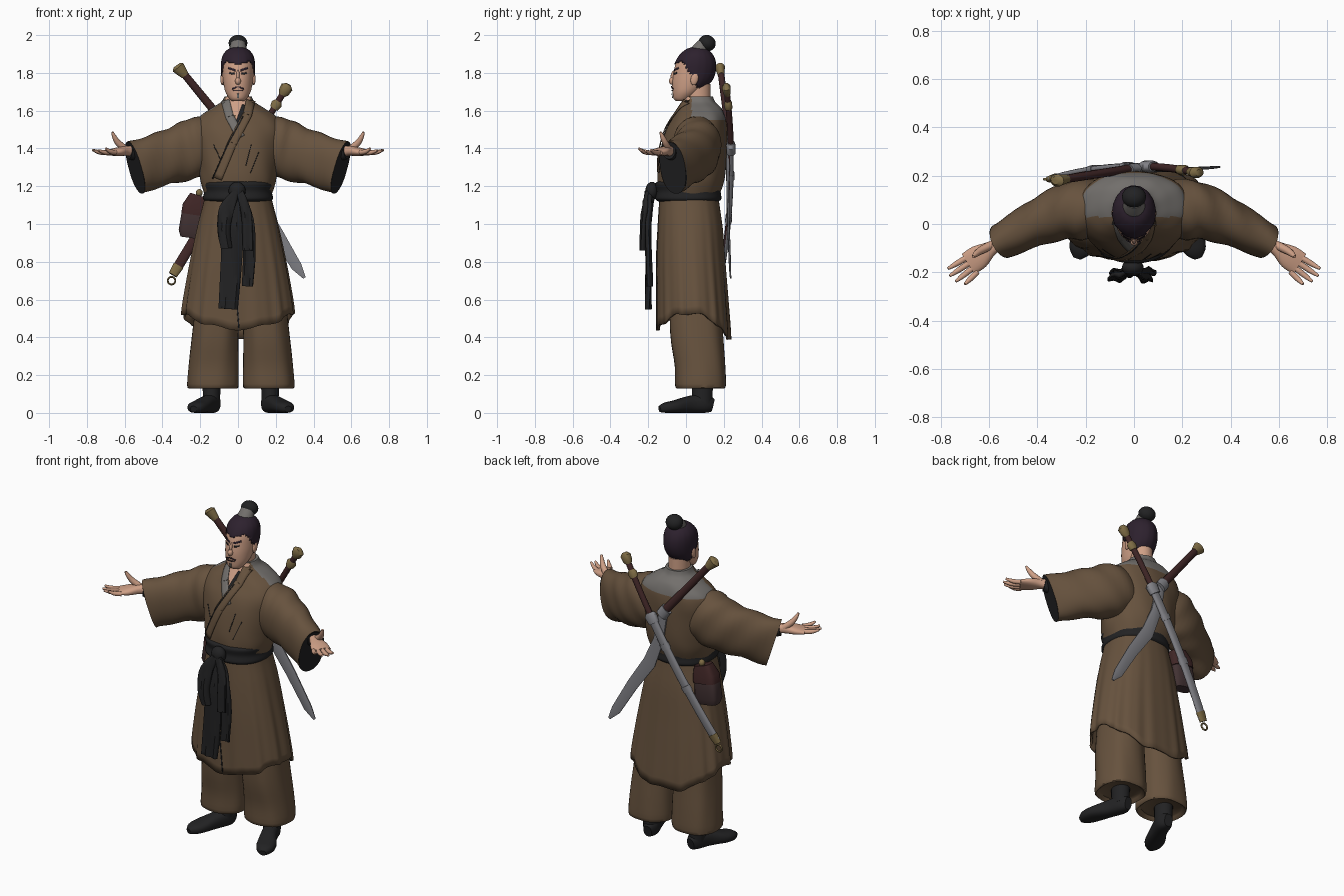
import bpy, bmesh, math
from math import sin, cos, pi, copysign
from mathutils import Vector as V
from mathutils.bvhtree import BVHTree

cube = bpy.data.objects.get("Cube")
if cube:
    bpy.data.objects.remove(cube)


def paint(name, *rgb):
    m = bpy.data.materials.new(name)
    m.use_nodes = True
    m.diffuse_color = (*rgb, 1)
    m.node_tree.nodes["Principled BSDF"].inputs["Base Color"].default_value = (*rgb, 1)
    return m


ROBE = paint("brown cloth", .135, .085, .048)
GREY = paint("grey cloth", .17, .16, .15)
BLACK = paint("black cloth", .016, .016, .017)
SKIN = paint("skin", .62, .35, .24)
HAIR = paint("dark hair", .026, .015, .027)
STEEL = paint("steel", .22, .22, .24)
GRIP = paint("maroon leather", .05, .019, .019)
BRASS = paint("brass", .21, .15, .06)
POUCH = paint("dark leather", .055, .032, .033)


def finish(ob, mats, mirror=False, shift=0, thick=0):
    for m in mats:
        ob.data.materials.append(m)
    bpy.ops.object.select_all(action='DESELECT')
    ob.select_set(True)
    bpy.context.view_layer.objects.active = ob
    bpy.ops.object.shade_smooth_by_angle(angle=math.radians(45))
    if thick:
        ob.modifiers.new("thickness", 'SOLIDIFY').thickness = thick
    if mirror:
        ob.modifiers.new("mirror", 'MIRROR')
    ob.location.x += shift
    return ob


def from_bmesh(name, bm, mats, rule=None, **kw):
    bmesh.ops.recalc_face_normals(bm, faces=bm.faces)
    if rule:
        for f in bm.faces:
            f.material_index = rule(f.calc_center_median())
    me = bpy.data.meshes.new(name)
    bm.to_mesh(me)
    bm.free()
    ob = bpy.data.objects.new(name, me)
    bpy.context.collection.objects.link(ob)
    return finish(ob, mats, **kw)


def level(z, rx, y0, y1, cx=0):
    """Horizontal ring from its half width and its front and back."""
    return V((cx, (y0 + y1) / 2, z)), V((rx, 0, 0)), V((0, (y1 - y0) / 2, 0))


def along(path, up=(0, 0, 1)):
    """Rings square to a path of (point, half width, half height)."""
    pts = [V(p[0]) for p in path]
    rings = []
    for i, (_, a, b) in enumerate(path):
        tan = (pts[min(i + 1, len(pts) - 1)] - pts[max(i - 1, 0)]).normalized()
        side = tan.cross(V(up)).normalized()
        rings.append((pts[i], side * a, side.cross(tan) * b))
    return rings


def refine(rings, n=4):
    """Smooth in-between rings."""
    out = []
    for i in range(len(rings) - 1):
        q = [rings[min(max(i + k, 0), len(rings) - 1)] for k in (-1, 0, 1, 2)]
        for s in range(n):
            t = s / n
            out.append(tuple(b + (c - a) * (t / 2) + (a * 2 - b * 5 + c * 4 - d) * (t * t / 2)
                             + (b * 3 - a - c * 3 + d) * (t ** 3 / 2) for a, b, c, d in zip(*q)))
    return out + [rings[-1]]


def loft(name, rings, mats, segs=32, power=1, shape=None, caps=True, keep=None, **kw):
    bm = bmesh.new()
    rows = []
    for i, (c, a, b) in enumerate(rings):
        row = []
        for k in range(segs):
            t = 2 * pi * (k + .5) / segs
            x, y = (copysign(abs(w) ** power, w) for w in (cos(t), sin(t)))
            p = c + a * x + b * y
            row.append(bm.verts.new(shape(p, c, t, i / (len(rings) - 1)) if shape else p))
        rows.append(row)
    for r, s in zip(rows, rows[1:]):
        for k in range(segs):
            j = (k + 1) % segs
            bm.faces.new((r[k], r[j], s[j], s[k]))
    if caps:
        bm.faces.new(rows[0])
        bm.faces.new(rows[-1])
    if keep:
        drop = [f for f in bm.faces if not keep(f.calc_center_median())]
        bmesh.ops.delete(bm, geom=drop, context='FACES')
    return from_bmesh(name, bm, mats, **kw)


def ball(name, loc, scale, mat, tilt=0, **kw):
    bm = bmesh.new()
    bmesh.ops.create_uvsphere(bm, u_segments=20, v_segments=12, radius=1)
    for v in bm.verts:
        p = V((v.co.x * scale[0], v.co.y * scale[1], v.co.z * scale[2]))
        v.co = V((p.x, p.y * cos(tilt) + p.z * sin(tilt), p.z * cos(tilt) - p.y * sin(tilt))) + V(loc)
    return from_bmesh(name, bm, [mat], **kw)


def drape(name, target, pts, half, mat, lift=.005, **kw):
    """Thin strip laid on the front of a part along (x, z) points."""
    me = target.data
    tree = BVHTree.FromPolygons([v.co for v in me.vertices], [p.vertices for p in me.polygons])
    bm = bmesh.new()
    rows = []
    for p, q in zip(pts, pts[1:]):
        d = (V(q) - V(p)).normalized()
        for s in range(9):
            m = V(p).lerp(V(q), s / 8)
            row = []
            for w in (-1, -.33, .33, 1):
                x, z = m.x - d.y * half * w, m.y + d.x * half * w
                hit = tree.ray_cast(V((x, -1, z)), V((0, 1, 0)))[0]
                row.append(bm.verts.new((x, (hit.y if hit else 0) - lift, z)))
            rows.append(row)
    for r, s in zip(rows, rows[1:]):
        for k in range(3):
            bm.faces.new((r[k], r[k + 1], s[k + 1], s[k]))
    return from_bmesh(name, bm, [mat], thick=.004, **kw)


def wrinkle(amount, waves, twist):
    return lambda p, c, t, u: c + (p - c) * (1 + amount * sin(waves * t + twist * u))


# Shoes, ankles and wide trousers
loft("shoes", refine(along([((.145, .142, .04), .025, .035), ((.15, .10, .05), .045, .05),
     ((.18, .02, .045), .045, .045), ((.22, -.06, .033), .055, .033),
     ((.24, -.11, .027), .045, .027), ((.25, -.14, .02), .018, .016)])),
     [BLACK], 20, .8, mirror=True, shift=.015)
loft("ankles", [level(.05, .045, .03, .14, .155), level(.2, .05, .03, .145, .155)],
     [BLACK], 20, mirror=True, shift=.015)
loft("trousers", refine([level(.15, .105, -.03, .18, .147), level(.135, .135, -.055, .21, .147),
     level(.25, .132, -.06, .207, .143), level(.42, .122, -.085, .195, .135),
     level(.7, .11, -.09, .18, .115)]), [ROBE], 40, .85,
     wrinkle(.012, 7, 4), mirror=True, shift=.015)


# Pleated skirt with an uneven hem
def pleat(p, c, t, u):
    hem = .47 - .055 * cos(2 * (t + pi / 2)) - .03 * sin(t) + .008 * sin(9 * t)
    out = c + (p - c) * (1 + u * (.016 * sin(14 * t) + .01 * sin(23 * t + 1)))
    out.z = 1.17 + (hem - 1.17) * u
    return out


skirt = loft("robe_skirt", refine([level(1.17, .172, -.14, .17), level(1, .21, -.15, .195),
             level(.8, .245, -.155, .21), level(.6, .275, -.155, .225),
             level(.45, .298, -.155, .238)]), [ROBE], 112, .85, pleat, caps=False, thick=.012)
drape("skirt_front_fold", skirt, [(-.07, 1.1), (-.02, .75), (.005, .45)], .003, BLACK, .003)


# Upper robe with grey shoulder cloth and an open neck
def torso_colour(c):
    if c.y < .02 and c.z > 1.53 and abs(c.x) < (c.z - 1.53) * .5:
        return 2
    return 1 if c.z > 1.555 and c.y > .03 else 0


torso = loft("robe_torso", refine([level(1.14, .172, -.14, .17), level(1.22, .198, -.15, .2),
             level(1.3, .208, -.148, .213), level(1.42, .225, -.13, .217),
             level(1.5, .235, -.105, .217), level(1.56, .212, -.07, .21),
             level(1.61, .145, -.04, .19), level(1.645, .09, -.02, .155),
             level(1.675, .072, -.008, .142)], 6), [ROBE, GREY, SKIN], 72, .9,
             wrinkle(.007, 9, 14), rule=torso_colour)
drape("under_lapel", torso, [(-.068, 1.655), (-.045, 1.57), (.015, 1.46)], .022, GREY)
drape("inner_collar", torso, [(.035, 1.63), (.0, 1.535), (-.02, 1.49)], .013, BLACK, .004)
drape("over_lapel", torso, [(.068, 1.655), (.05, 1.58), (-.03, 1.43), (-.11, 1.24)],
      .024, ROBE, .011)
drape("lapel_seam", torso, [(.026, 1.57), (-.056, 1.42), (-.136, 1.24)], .003, BLACK, .012)
for i, (x, z) in enumerate([(.07, 1.42), (.11, 1.38), (-.13, 1.42)]):
    drape(f"chest_crease_{i + 1}", torso, [(x, z), (x * .6, z - .11)], .002, BLACK, .002)

# Sleeves with dark openings, undersleeves
sleeve = refine(along([((.1, .06, 1.45), .1, .125), ((.2, .06, 1.415), .125, .155),
         ((.3, .045, 1.375), .112, .15), ((.42, -.005, 1.34), .092, .14),
         ((.545, -.07, 1.297), .075, .143)]), 5)
loft("sleeves", sleeve, [ROBE], 40, .9, wrinkle(.028, 3, 22), caps=False, mirror=True)
end, a, b = sleeve[-1]
inward = V((-.07, .035, .02))
loft("sleeve_linings", [(end, a, b), (end, a * .9, b * .93), (end + inward, a * .8, b * .85)],
     [BLACK], 40, .9, mirror=True)
loft("undersleeves", along([((.44, -.02, 1.365), .045, .055), ((.575, -.088, 1.385), .036, .042)]),
     [BLACK], 20, mirror=True)

# Open hands, palms up
loft("palms", refine(along([((.54, -.07, 1.385), .027, .03), ((.59, -.1, 1.387), .03, .026),
     ((.64, -.135, 1.382), .05, .022), ((.685, -.165, 1.377), .05, .014)])),
     [SKIN], 20, .85, mirror=True)
tips = [(.77, -.185, 1.392), (.763, -.215, 1.388), (.738, -.238, 1.39), (.7, -.249, 1.4)]
for i, tip in enumerate(tips):
    base = V((.69 - i * .014, -.138 - i * .02, 1.378))
    mid = base.lerp(V(tip), .55) + V((0, 0, -.006))
    loft(f"finger_{i + 1}", refine(along([(base, .013, .013), (mid, .012, .012),
         (V(tip), .006, .006)])), [SKIN], 10, mirror=True)
loft("thumbs", refine(along([((.595, -.09, 1.395), .02, .018), ((.635, -.11, 1.43), .017, .016),
     ((.655, -.125, 1.462), .012, .012), ((.665, -.135, 1.487), .006, .006)], (0, 1, 0))),
     [SKIN], 12, mirror=True)

# Sash, knot and hanging tails
loft("sash", refine([level(1.12, .172, -.148, .175), level(1.135, .186, -.163, .188),
     level(1.172, .18, -.156, .184), level(1.21, .188, -.163, .19),
     level(1.225, .178, -.15, .18)]), [BLACK], 48, .88)
ball("sash_knot", (-.005, -.18, 1.175), (.045, .035, .048), BLACK)
tails = {"long": [((0, -.18, 1.16), .03), ((-.025, -.2, 1.0), .055), ((-.035, -.197, .8), .057),
                  ((-.052, -.2, .55), .052)],
         "short": [((.01, -.185, 1.16), .022), ((.05, -.2, 1.02), .034), ((.06, -.195, .85), .034),
                   ((.05, -.193, .67), .03)],
         "loop": [((-.01, -.2, 1.17), .02), ((-.06, -.215, 1.08), .04), ((-.075, -.225, .97), .035),
                  ((-.06, -.225, .87), .03)],
         "upper": [((.01, -.2, 1.17), .02), ((.045, -.222, 1.05), .028), ((.052, -.23, .86), .028)]}
for key, path in tails.items():
    loft(f"sash_{key}_tail", refine(along([(p, w, .013) for p, w in path], (0, 1, 0))),
         [BLACK], 16, .7, lambda p, c, t, u: p + V((0, .006 * sin(p.x * 130), 0)))

# Neck and head
loft("neck", [level(1.58, .06, .0, .13), level(1.74, .058, -.01, .13)], [SKIN], 24)
skull = refine([level(1.65, .03, -.052, .0), level(1.665, .047, -.066, .03),
                level(1.7, .067, -.071, .075), level(1.75, .078, -.073, .125),
                level(1.8, .082, -.066, .146), level(1.85, .082, -.054, .148),
                level(1.89, .073, -.032, .135), level(1.92, .05, .0, .11), level(1.932, .02, .03, .08)], 5)
head = loft("head", skull, [SKIN], 48)
hair_rings = [(c + V((0, .003, .004)), a * 1.09, b * 1.07) for c, a, b in skull]
loft("hair", hair_rings, [HAIR], 48, shape=wrinkle(.008, 16, 0), thick=.004,
     keep=lambda c: c.z > min(1.862, 1.845 + .3 * abs(c.x))
     - max(0, min(.16, (c.y + .02) * 1.6)))
ball("nose", (0, -.073, 1.757), (.015, .017, .02), SKIN)
ball("nose_bridge", (0, -.066, 1.785), (.009, .015, .03), SKIN, tilt=.2)
ball("ears", (.083, .045, 1.768), (.01, .02, .034), SKIN, tilt=.2, mirror=True)
drape("eyes", head, [(.02, 1.796), (.046, 1.799)], .005, BLACK, .002, mirror=True)
drape("eyebrows", head, [(.014, 1.813), (.052, 1.826)], .005, HAIR, .003, mirror=True)
drape("moustache", head, [(.003, 1.727), (.03, 1.715)], .0035, HAIR, .002, mirror=True)
drape("mouth", head, [(-.024, 1.707), (.024, 1.707)], .003, POUCH, .002)
drape("chin_beard", head, [(0, 1.69), (0, 1.668)], .006, GREY, .002)

# Topknot and its tie
loft("topknot_tie", along([((0, .06, 1.9), .045, .045), ((0, .075, 1.925), .046, .042),
     ((0, .095, 1.952), .04, .036)], (0, 1, 0)), [GREY], 24)
ball("topknot", (0, .112, 1.958), (.05, .046, .042), BLACK, tilt=.5)


# Two crossed swords on the back
def rod(name, path, mats, segs=16, power=1, **kw):
    return loft(name, along(path, (0, 1, 0)), mats, segs, power, **kw)


rod("sabre_grip", [((-.29, .185, 1.8), .02, .017), ((-.02, .228, 1.47), .024, .018)], [GRIP])
rod("sabre_pommel", [((-.325, .18, 1.84), .02, .016), ((-.318, .18, 1.83), .036, .026),
    ((-.3, .183, 1.81), .03, .022), ((-.28, .187, 1.787), .022, .018)], [BRASS])
rod("sabre_guard", [((-.03, .226, 1.48), .034, .022), ((.005, .23, 1.435), .034, .022)], [STEEL])
rod("sabre_blade", [((-.005, .224, 1.45), .028, .012), ((.03, .222, 1.27), .034, .01),
    ((.09, .222, 1.12), .042, .008), ((.2, .226, .96), .036, .007),
    ((.31, .233, .775), .03, .006), ((.352, .236, .715), .008, .004)], [STEEL], 8, .8)
top, foot = V((.25, .215, 1.71)), V((-.345, .185, .73))


def on(t):
    """Point on the sword, bowed outward over the back."""
    return top.lerp(foot, t) + V((0, .15 * t * (1 - t), 0))


rod("sword_pommel", [(on(-.03), .014, .014), (on(-.015), .034, .024), (on(.015), .03, .02),
    (on(.03), .017, .015)], [BRASS])
rod("sword_collar", [(on(.06), .018, .016), (on(.075), .03, .022), (on(.1), .024, .02)], [BRASS])
rod("sword_grip", [(on(.02 + .07 * i), .017, .016) for i in range(5)], [GRIP])
rod("sword_guard", [(on(.285), .025, .02), (on(.3), .042, .025), (on(.34), .034, .024)], [STEEL])
rod("scabbard", [(on(.32 + .66 * i / 8), .027, .014) for i in range(9)], [GRIP, STEEL], 12, .8,
    rule=lambda c: int(c.y > on((top.z - c.z) / (top.z - foot.z)).y - .004))
for i, t in enumerate((.45, .68)):
    rod(f"scabbard_band_{i + 1}", [(on(t), .031, .018), (on(t + .03), .031, .018)], [STEEL], 12, .8)
rod("scabbard_tip", [(on(.95), .03, .017), (on(1), .024, .014)], [BRASS], 12, .8)
bpy.ops.mesh.primitive_torus_add(location=(-.352, .185, .7), rotation=(pi / 2, 0, 0),
                                 major_radius=.02, minor_radius=.005,
                                 major_segments=20, minor_segments=8)
bpy.context.object.name = "scabbard_ring"
finish(bpy.context.object, [BRASS])

# Hip pouch with its flap and cord
rod("pouch", [((-.205, .12, 1.14), .05, .03), ((-.225, .12, 1.09), .068, .045),
    ((-.24, .125, .96), .075, .048), ((-.245, .125, .925), .06, .035)], [POUCH], 20, .5)
rod("pouch_flap", [((-.203, .122, 1.15), .052, .034), ((-.222, .122, 1.09), .073, .05),
    ((-.228, .124, 1.05), .073, .05)], [GRIP], 20, .5)
ball("pouch_toggle", (-.205, .14, 1.165), (.018, .018, .02), BRASS)
